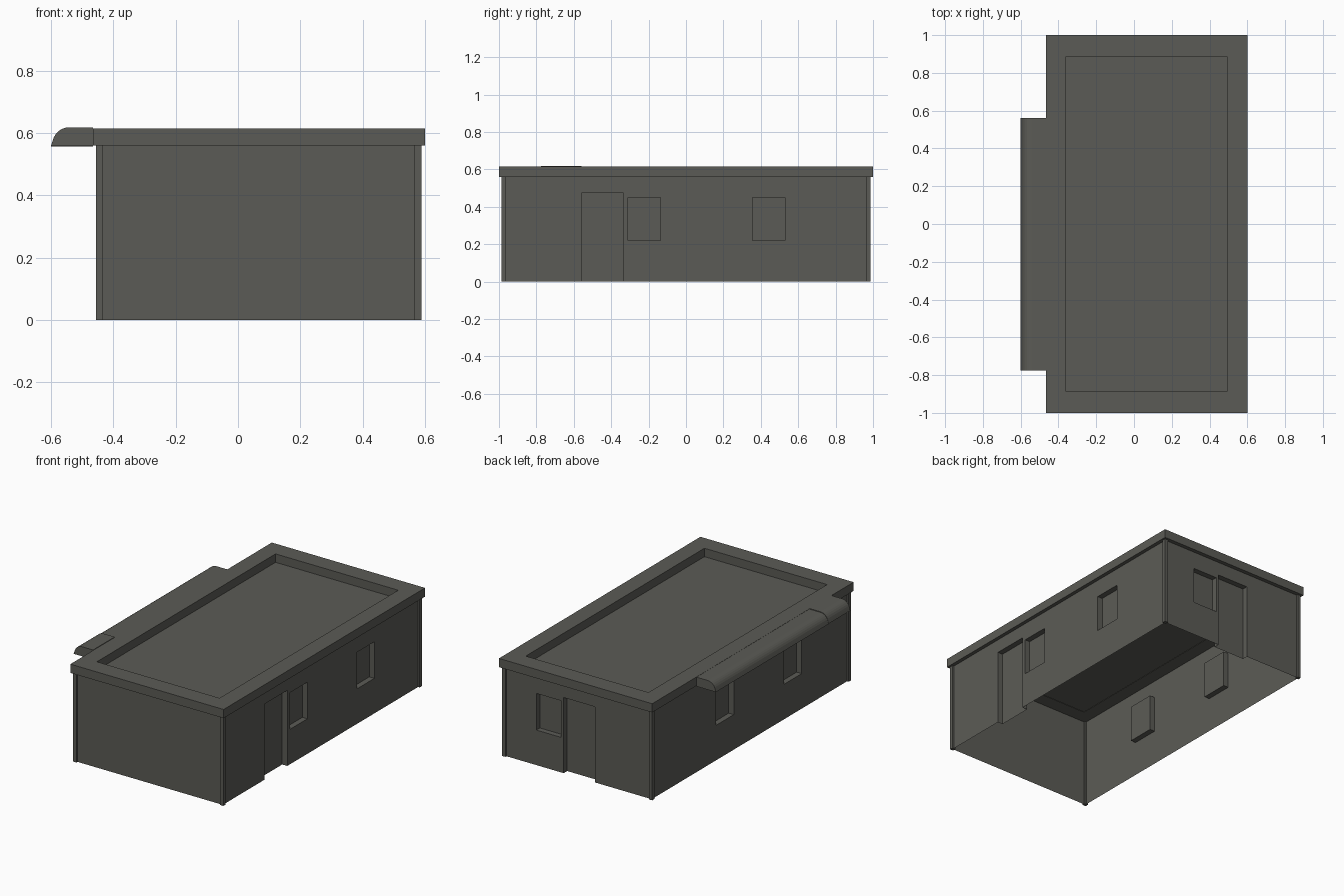
import bpy, bmesh, math
from mathutils import Vector

if "Cube" in bpy.data.objects:
    bpy.data.objects.remove(bpy.data.objects["Cube"])

# One flat colour for the whole building
mat = bpy.data.materials.new("dark warm grey")
mat.diffuse_color = (0.105, 0.105, 0.092, 1)
mat.use_nodes = True
mat.node_tree.nodes["Principled BSDF"].inputs["Base Color"].default_value = mat.diffuse_color

X0, X1, Y = -0.444, 0.577, 0.975     # wall planes
H, RIM = 0.56, 0.615                 # wall height, roof top
WIN_Z, DOOR_Z = (0.22, 0.45), (0.0, 0.475)
DEPTH = 0.035                        # depth of door and window recesses


def make(name, quads):
    """Object from a list of faces given as point lists."""
    bm = bmesh.new()
    for q in quads:
        bm.faces.new([bm.verts.new(p) for p in q])
    bmesh.ops.remove_doubles(bm, verts=bm.verts, dist=1e-5)
    me = bpy.data.meshes.new(name)
    bm.to_mesh(me)
    bm.free()
    me.materials.append(mat)
    ob = bpy.data.objects.new(name, me)
    bpy.context.collection.objects.link(ob)
    return ob


def box(name, x0, x1, y0, y1, z0, z1):
    bm = bmesh.new()
    bmesh.ops.create_cube(bm, size=1)
    for v in bm.verts:
        v.co = ((x0 + x1) / 2 + v.co.x * (x1 - x0),
                (y0 + y1) / 2 + v.co.y * (y1 - y0),
                (z0 + z1) / 2 + v.co.z * (z1 - z0))
    quads = [[v.co.copy() for v in f.verts] for f in bm.faces]
    bm.free()
    return make(name, quads)


def wall(name, origin, u, length, openings):
    """Thin wall with recessed openings (kind, u0, u1); outside is u x z."""
    origin, u, up = Vector(origin), Vector(u), Vector((0, 0, 1))
    inward = -u.cross(up)

    def p(a, z, d=0):
        return origin + u * a + up * z + inward * d

    def rect(a0, a1, z0, z1, d=0):
        return [p(a0, z0, d), p(a1, z0, d), p(a1, z1, d), p(a0, z1, d)]

    quads, last = [], 0
    for kind, a0, a1 in sorted(openings, key=lambda o: o[1]):
        z0, z1 = DOOR_Z if kind == "door" else WIN_Z
        quads.append(rect(last, a0, 0, H))
        quads.append(rect(a0, a1, z1, H))
        if z0 > 0:
            quads.append(rect(a0, a1, 0, z0))
        last = a1
        # recessed panel with its jambs; doors have no sill
        front, back = rect(a0, a1, z0, z1), rect(a0, a1, z0, z1, DEPTH)
        panel = [back]
        for i in range(1 if kind == "door" else 0, 4):
            j = (i + 1) % 4
            panel.append([front[i], front[j], back[j], back[i]])
        make(f"{name}_{kind}", panel)
    quads.append(rect(last, length, 0, H))
    make(name, quads)


# Walls
W, L = X1 - X0, 2 * Y
wall("front_wall", (X0, -Y, 0), (1, 0, 0), W, [])
wall("right_wall", (X1, -Y, 0), (0, 1, 0), L,
     [("door", Y - 0.56, Y - 0.335), ("window", Y - 0.31, Y - 0.135),
      ("window", Y + 0.355, Y + 0.53)])
wall("back_wall", (X1, Y, 0), (-1, 0, 0), W,
     [("window", X1 - 0.358, X1 - 0.185), ("door", X1 - 0.168, X1 + 0.05)])
wall("left_wall", (X0, Y, 0), (0, -1, 0), L,
     [("window", Y - 0.335, Y - 0.16), ("window", Y + 0.34, Y + 0.515)])

# Corner posts
for x in (X0, X1):
    for y in (-Y, Y):
        box("corner_post", x - 0.011, x + 0.011, y - 0.011, y + 0.011, 0, H)

# Roof rim: a rectangular ring around the sunken deck
outer = [(-0.465, -1), (0.60, -1), (0.60, 1), (-0.465, 1)]
inner = [(-0.36, -0.887), (0.493, -0.887), (0.493, 0.887), (-0.36, 0.887)]
ring = []
for i in range(4):
    j = (i + 1) % 4
    o0, o1, n0, n1 = outer[i], outer[j], inner[i], inner[j]
    ring += [[(*o0, H), (*o1, H), (*o1, RIM), (*o0, RIM)],
             [(*n1, H), (*n0, H), (*n0, RIM), (*n1, RIM)],
             [(*o0, RIM), (*o1, RIM), (*n1, RIM), (*n0, RIM)],
             [(*o1, H), (*o0, H), (*n0, H), (*n1, H)]]
make("roof_rim", ring)
make("roof_deck", [[(x, y, H + 0.002) for x, y in inner]])


# Rounded awning along the left eave, in two lengths
def awning(name, y0, y1, z0, z1):
    prof = [(-0.465, z0), (-0.60, z0)]
    for i in range(7):
        t = math.radians(15 + 75 * i / 6)
        prof.append((-0.543 - 0.054 * math.cos(t), z0 + (z1 - z0) * math.sin(t)))
    prof.append((-0.465, z1))
    n = len(prof)
    a = [(x, y0, z) for x, z in prof]
    b = [(x, y1, z) for x, z in prof]
    quads = [[a[i], b[i], b[(i + 1) % n], a[(i + 1) % n]] for i in range(n)]
    ob = make(name, quads + [a[::-1], b])
    bm = bmesh.new()
    bm.from_mesh(ob.data)
    bmesh.ops.recalc_face_normals(bm, faces=bm.faces)
    bm.to_mesh(ob.data)
    bm.free()


awning("awning_long", -0.56, 0.56, 0.556, 0.614)
awning("awning_short", -0.775, -0.56, 0.558, 0.618)
